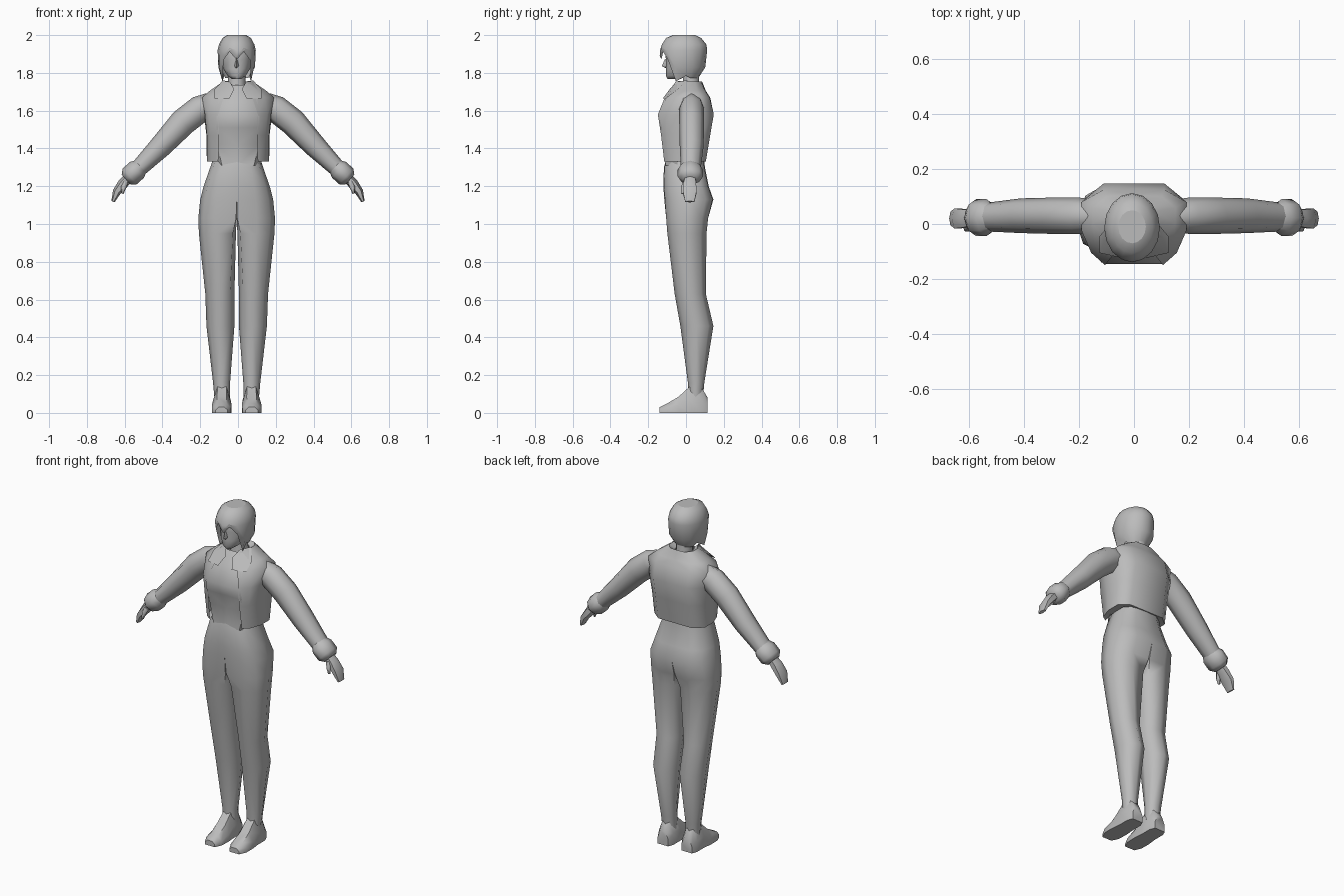
import bpy, bmesh, math
from mathutils import Vector

grey = bpy.data.materials.new("plain_grey")
grey.diffuse_color = (0.5, 0.5, 0.5, 1)
SHIFT = -0.007  # lower body and head sit slightly off centre


def loft(name, rings, closed=True, cap=True, mirror=True, shift=0.0, angle=60):
    """Skin a list of equal-length point rings."""
    bm = bmesh.new()
    rows = [[bm.verts.new(p) for p in r] for r in rings]
    n = len(rows[0])
    for a, b in zip(rows, rows[1:]):
        for i in range(n if closed else n - 1):
            j = (i + 1) % n
            bm.faces.new((a[i], a[j], b[j], b[i]))
    if cap and closed:
        bm.faces.new(rows[0])
        bm.faces.new(rows[-1])
    if mirror:  # drop walls lying in the mirror plane
        inner = [f for f in bm.faces if all(abs(v.co.x) < 0.001 for v in f.verts)]
        bmesh.ops.delete(bm, geom=inner, context='FACES')
    bmesh.ops.recalc_face_normals(bm, faces=bm.faces[:])
    me = bpy.data.meshes.new(name)
    bm.to_mesh(me)
    bm.free()
    me.materials.append(grey)
    ob = bpy.data.objects.new(name, me)
    bpy.context.collection.objects.link(ob)
    ob.location.x = shift
    bpy.ops.object.select_all(action='DESELECT')
    ob.select_set(True)
    bpy.context.view_layer.objects.active = ob
    bpy.ops.object.shade_smooth_by_angle(angle=math.radians(angle))
    if mirror:
        ob.modifiers.new("mirror", 'MIRROR').merge_threshold = 0.001
    return ob


def oval(z, rx, yf, yb, n=12):
    cy, ry = (yf + yb) / 2, (yb - yf) / 2
    return [(rx * math.cos(2 * math.pi * i / n), cy + ry * math.sin(2 * math.pi * i / n), z)
            for i in range(n)]


def tube(name, stations, n=8):
    """Limb along a path in the xz plane: x, z, half width, half depth, centre y."""
    pts = [Vector((s[0], 0, s[1])) for s in stations]
    rings = []
    for k, (x, z, w, d, cy) in enumerate(stations):
        t = (pts[min(k + 1, len(pts) - 1)] - pts[max(k - 1, 0)]).normalized()
        rings.append([(x - t.z * w * math.cos(a), cy + d * math.sin(a), z + t.x * w * math.cos(a))
                      for a in (2 * math.pi * i / n for i in range(n))])
    return loft(name, rings)


# Trousers: half-pelvis sections that turn into a round leg
PELVIS = [(1, 0), (.75, .68), (.05, .97), (-1, 1), (-1, 0), (-1, -1), (.05, -.97), (.75, -.68)]


def leg_ring(z, x0, x1, yf, yb, sq):
    out = []
    for i, (u, v) in enumerate(PELVIS):
        a = math.pi * i / 4
        u = sq * u + (1 - sq) * math.cos(a)
        v = sq * v + (1 - sq) * math.sin(a)
        out.append(((x0 + x1) / 2 + u * (x1 - x0) / 2, (yf + yb) / 2 + v * (yb - yf) / 2, z))
    return out


loft("trousers", [leg_ring(*s) for s in [
    (1.36, 0, .12, -.10, .095, 1), (1.30, 0, .14, -.117, .10, 1),
    (1.20, 0, .175, -.12, .12, 1), (1.13, 0, .193, -.115, .145, 1),
    (1.03, 0, .203, -.108, .12, .9), (.95, .004, .20, -.10, .11, .45),
    (.63, .012, .166, -.06, .105, 0), (.46, .012, .16, -.03, .145, 0),
    (.16, .035, .125, .01, .097, 0), (.08, .036, .118, .012, .09, 0)]], shift=SHIFT)

# Shoes
SHOE = [(-1, 0), (1, 0), (1, .5), (.5, 1), (-.5, 1), (-1, .5)]
loft("shoe", [[(cx + u * w, y, v * h) for u, v in SHOE] for y, cx, w, h in [
    (.115, .078, .034, .08), (.085, .078, .046, .13), (.02, .078, .046, .14),
    (-.04, .079, .052, .085), (-.10, .08, .05, .05), (-.14, .08, .032, .03)]],
    shift=SHIFT, angle=50)

# Shirt front
loft("shirt", [[(0, y, z), (w, y, z), (w * 1.4, y * .4, z)] for z, w, y in [
    (1.31, .085, -.11), (1.42, .11, -.105), (1.51, .11, -.135), (1.57, .11, -.146),
    (1.67, .10, -.104), (1.735, .04, -.045)]], closed=False)

# Open jacket: half outlines from the front edge round to the spine
JACKET = [
    (1.335, [(.105, -.10), (.11, -.08), (.12, -.02), (.12, .05), (.09, .085), (0, .09)]),
    (1.33, [(.105, -.115), (.14, -.09), (.165, -.02), (.165, .06), (.11, .105), (0, .105)]),
    (1.47, [(.10, -.132), (.145, -.105), (.165, -.03), (.167, .08), (.11, .128), (0, .128)]),
    (1.58, [(.105, -.149), (.155, -.105), (.175, -.045), (.18, .09), (.11, .147), (0, .147)]),
    (1.67, [(.075, -.112), (.14, -.08), (.19, -.025), (.19, .08), (.11, .125), (0, .128)]),
    (1.705, [(.065, -.08), (.11, -.05), (.15, 0), (.15, .06), (.10, .10), (0, .105)]),
    (1.755, [(.05, -.055), (.065, -.035), (.078, 0), (.078, .045), (.05, .08), (0, .085)]),
    (1.735, [(.03, -.03), (.04, -.02), (.045, 0), (.045, .04), (.03, .06), (0, .065)])]
loft("jacket", [[(x, y, z) for x, y in pts] for z, pts in JACKET], closed=False)

# Folded collar
loft("collar", [[(.08, .01, 1.76), (.045, -.05, 1.755), (.02, -.085, 1.715)],
                [(.125, -.045, 1.712), (.125, -.105, 1.665), (.045, -.123, 1.665)]], closed=False)

# Sleeves, cuffs and hands
tube("sleeve", [(.13, 1.63, .06, .055, .03), (.155, 1.627, .066, .06, .03),
                (.20, 1.61, .072, .066, .03), (.29, 1.54, .072, .066, .03),
                (.41, 1.41, .06, .063, .03), (.535, 1.285, .044, .052, .025)])
tube("cuff", [(.515, 1.305, .043, .05, .023), (.535, 1.287, .056, .067, .023),
              (.573, 1.252, .056, .067, .023), (.592, 1.235, .036, .042, .023)])
tube("hand", [(.575, 1.25, .025, .03, .022), (.61, 1.212, .028, .038, .02),
              (.642, 1.17, .022, .042, .02), (.662, 1.118, .009, .028, .02)], 6)
tube("thumb", [(.595, 1.225, .014, .014, -.002), (.605, 1.195, .014, .014, -.015),
               (.612, 1.16, .006, .008, -.018)], 6)

# Neck and face
loft("neck", [oval(1.68, .055, -.03, .08), oval(1.74, .046, -.015, .07),
              oval(1.83, .046, -.02, .07)], mirror=False, shift=SHIFT)
loft("face", [oval(*s) for s in [
    (1.768, .025, -.098, -.03), (1.785, .048, -.106, .01), (1.82, .07, -.107, .05),
    (1.87, .08, -.106, .07), (1.92, .082, -.112, .08), (1.96, .07, -.09, .07)]],
    mirror=False, shift=SHIFT)
loft("nose", [[(-.004, -.10, 1.875), (.004, -.10, 1.875), (0, -.113, 1.87)],
              [(-.013, -.10, 1.838), (.013, -.10, 1.838), (0, -.128, 1.836)],
              [(-.008, -.10, 1.825), (.008, -.10, 1.825), (0, -.108, 1.826)]],
     mirror=False, shift=SHIFT)

# Hair: cap with a jagged fringe, long side locks and a tapered nape
N = 16
upper, hem = [], []
for i in range(N):
    a = 2 * math.pi * i / N
    c, s = math.cos(a), math.sin(a)
    if s < -.6:                     # fringe
        z = 1.87 if i % 2 == 0 else 1.912
        upper.append((.10 * c, -.013 + .126 * s, z + .02))
        hem.append((.098 * c, -.013 + .117 * s, z))
    elif s < -.2:                   # side lock
        upper.append((.10 * c, -.013 + .12 * s, 1.83))
        hem.append((.082 * c, -.015 + .10 * s, 1.755))
    else:                           # ears round to the nape
        upper.append((.097 * c, -.005 + .107 * s, 1.83))
        hem.append((.065 * c, .065 * s, 1.785 if s < .1 else 1.772))
loft("hair", [oval(2.0, .05, -.07, .05, N), oval(1.985, .075, -.105, .08, N),
              oval(1.95, .094, -.128, .108, N), oval(1.92, .101, -.138, .112, N),
              upper, hem], cap=False, mirror=False, shift=SHIFT)
loft("hair_crown", [oval(2.0, .05, -.07, .05, N), oval(1.998, .03, -.05, .03, N)],
     mirror=False, shift=SHIFT)
